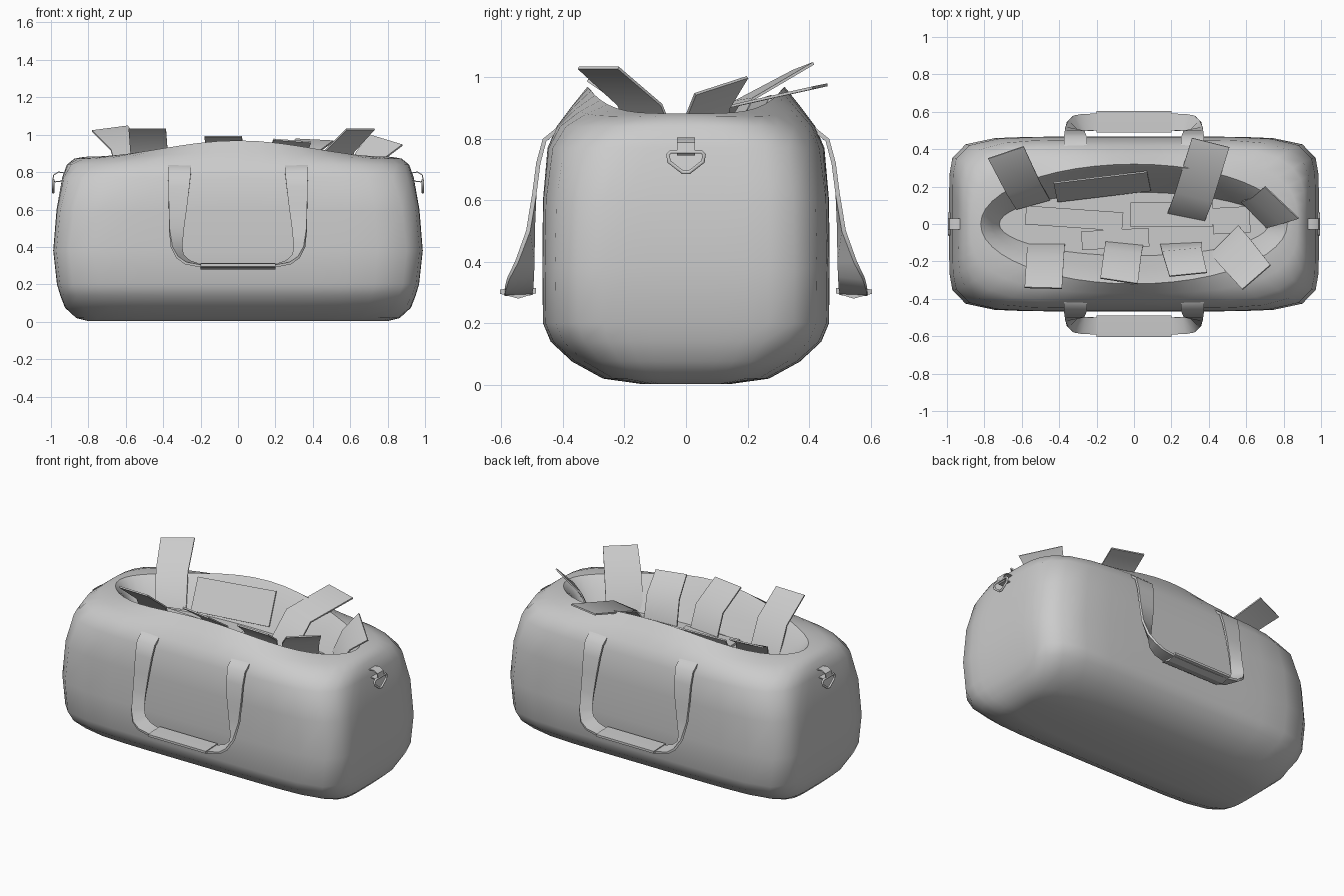
import bpy
from math import sin, cos, pi, radians


def make(name, verts, faces, smooth=None):
    me = bpy.data.meshes.new(name)
    me.from_pydata(verts, [], faces)
    me.update()
    ob = bpy.data.objects.new(name, me)
    bpy.context.collection.objects.link(ob)
    if smooth:
        bpy.ops.object.select_all(action='DESELECT')
        ob.select_set(True)
        bpy.context.view_layer.objects.active = ob
        bpy.ops.object.shade_smooth_by_angle(angle=radians(smooth))
    return ob


def thicken(ob, t):
    m = ob.modifiers.new("thickness", 'SOLIDIFY')
    m.thickness, m.offset = t, 0
    m = ob.modifiers.new("crisp_edges", 'EDGE_SPLIT')
    m.split_angle = radians(65)


def mirror(ob, x=False, y=False):
    m = ob.modifiers.new("mirror", 'MIRROR')
    m.use_axis = (x, y, False)


def ribbon(name, pairs, t, smooth=None, x=False, y=False):
    """Strip lofted through pairs of edge points, then mirrored and thickened."""
    verts = [p for pair in pairs for p in pair]
    faces = [(2 * i, 2 * i + 1, 2 * i + 3, 2 * i + 2) for i in range(len(pairs) - 1)]
    ob = make(name, verts, faces, smooth)
    if x or y:
        mirror(ob, x, y)
    thicken(ob, t)
    return ob


# Bag body: stacked rounded outlines (z, half length, half width, squareness, rim lift)
RINGS = [
    (0.003, 0.80, 0.15, 5, 0), (0.02, 0.865, 0.27, 5, 0), (0.075, 0.925, 0.37, 6, 0),
    (0.14, 0.95, 0.44, 7, 0), (0.20, 0.968, 0.465, 7.5, 0), (0.38, 0.988, 0.467, 7.5, 0),
    (0.60, 0.97, 0.465, 7, 0), (0.77, 0.94, 0.45, 5.5, 0), (0.84, 0.915, 0.42, 4, 0),
    (0.872, 0.875, 0.37, 2.9, 0.035), (0.882, 0.82, 0.32, 2, 0.087),
    (0.873, 0.81, 0.308, 2, 0.083), (0.81, 0.76, 0.235, 2, 0.035), (0.73, 0.72, 0.17, 2, 0),
]
N = 48
verts, faces = [], []
for z, a, b, n, lift in RINGS:
    for i in range(N):
        u, v = cos(2 * pi * i / N), sin(2 * pi * i / N)
        r = (abs(u) ** n + abs(v) ** n) ** (-1 / n)
        verts.append((a * r * u, b * r * v, z + lift * (1 + cos(pi * r * u)) / 2))
for k in range(len(RINGS) - 1):
    for i in range(N):
        j = (i + 1) % N
        faces.append((k * N + i, k * N + j, (k + 1) * N + j, (k + 1) * N + i))
faces.append(tuple(range(N))[::-1])
faces.append(tuple(range((len(RINGS) - 1) * N, len(RINGS) * N)))
make("bag_body", verts, faces, 38)

# Carry straps: flat on the sides, twisting to horizontal at the grip
ribbon("carry_straps", [
    ((0.365, 0.36, 0.84), (0.25, 0.36, 0.84)),
    ((0.375, 0.405, 0.84), (0.25, 0.405, 0.84)),
    ((0.374, 0.46, 0.795), (0.252, 0.46, 0.795)),
    ((0.372, 0.48, 0.72), (0.26, 0.48, 0.72)),
    ((0.37, 0.493, 0.62), (0.272, 0.493, 0.62)),
    ((0.368, 0.513, 0.50), (0.29, 0.498, 0.50)),
    ((0.355, 0.55, 0.40), (0.302, 0.497, 0.40)),
    ((0.325, 0.578, 0.345), (0.295, 0.497, 0.355)),
    ((0.28, 0.587, 0.313), (0.26, 0.497, 0.322)),
    ((0.20, 0.59, 0.298), (0.20, 0.50, 0.302)),
    ((0.0, 0.59, 0.296), (0.0, 0.50, 0.298)),
], 0.014, 60, x=True, y=True)

# Padded grips: shallow V section
SEC = [(0.488, 0.314), (0.488, 0.297), (0.545, 0.28), (0.605, 0.296), (0.605, 0.31), (0.545, 0.313)]
S = len(SEC)
grip = make("handle_grips", [(x, y, z) for x in (-0.2, 0.2) for y, z in SEC],
            [(i, (i + 1) % S, S + (i + 1) % S, S + i) for i in range(S)]
            + [tuple(range(S))[::-1], tuple(range(S, 2 * S))], 30)
mirror(grip, y=True)

# End tabs holding the rings
ribbon("ring_tabs", [((x, -0.03, z), (x, 0.03, z)) for x, z in
                     ((0.92, 0.795), (0.96, 0.80), (0.985, 0.785), (0.99, 0.76),
                      (0.978, 0.748), (0.94, 0.752))], 0.006, 40, x=True)

# Triangular rings
for side, label in ((-1, "left"), (1, "right")):
    cu = bpy.data.curves.new(label + "_ring", 'CURVE')
    cu.dimensions = '3D'
    cu.bevel_depth, cu.bevel_resolution = 0.007, 1
    sp = cu.splines.new('POLY')
    pts = [(-0.05, 0.757), (0.05, 0.757), (0.059, 0.748), (0.055, 0.725),
           (0.01, 0.69), (-0.01, 0.69), (-0.055, 0.725), (-0.059, 0.748)]
    sp.points.add(len(pts) - 1)
    for p, (y, z) in zip(sp.points, pts):
        p.co = (side * 0.988, y, z, 1)
    sp.use_cyclic_u = True
    bpy.context.collection.objects.link(bpy.data.objects.new(label + "_ring", cu))

# Paper bundles poking out: top edge, bend edge, bottom edge
BUNDLES = [
    [((-0.78, 0.35, 1.02), (-0.59, 0.415, 1.045)), ((-0.68, 0.16, 0.92), (-0.50, 0.22, 0.93)), ((-0.63, 0.08, 0.74), (-0.45, 0.13, 0.74))],
    [((0.31, 0.46, 0.975), (0.51, 0.41, 0.965)), ((0.22, 0.17, 0.91), (0.42, 0.12, 0.90)), ((0.18, 0.06, 0.74), (0.38, 0.02, 0.74))],
    [((0.70, 0.20, 1.0), (0.88, 0.03, 0.945)), ((0.63, 0.14, 0.90), (0.78, 0.0, 0.87)), ((0.575, 0.12, 0.76), (0.71, -0.02, 0.76))],
    [((0.58, -0.35, 1.03), (0.73, -0.22, 1.03)), ((0.46, -0.22, 0.91), (0.62, -0.08, 0.91)), ((0.41, -0.16, 0.74), (0.56, -0.01, 0.74))],
    [((0.19, -0.28, 0.975), (0.39, -0.26, 0.96)), ((0.15, -0.15, 0.88), (0.36, -0.13, 0.87)), ((0.14, -0.11, 0.72), (0.36, -0.10, 0.72))],
    [((-0.18, -0.29, 0.99), (0.02, -0.32, 0.99)), ((-0.16, -0.14, 0.88), (0.04, -0.16, 0.88)), ((-0.15, -0.09, 0.72), (0.05, -0.11, 0.72))],
    [((-0.585, -0.34, 1.03), (-0.385, -0.345, 1.03)), ((-0.575, -0.18, 0.90), (-0.375, -0.18, 0.90)), ((-0.57, -0.11, 0.73), (-0.37, -0.11, 0.73))],
    [((-0.43, 0.22, 0.92), (0.07, 0.28, 0.94)), ((-0.41, 0.12, 0.75), (0.09, 0.18, 0.76))],
]
for i, pairs in enumerate(BUNDLES):
    ribbon(f"paper_bundle_{i + 1}", pairs, 0.009, 70)

# Flat bundles lying on the contents
for i, (x, y, w, d, a) in enumerate([(-0.32, 0.03, 0.52, 0.1, -4), (0.2, 0.05, 0.44, 0.13, 0),
                                     (0.52, 0.02, 0.2, 0.14, 3), (-0.1, -0.08, 0.36, 0.1, 3)]):
    bpy.ops.mesh.primitive_cube_add(size=1, location=(x, y, 0.733 + 0.002 * i),
                                    rotation=(0, 0, radians(a)), scale=(w, d, 0.015))
    bpy.context.object.name = f"flat_bundle_{i + 1}"
